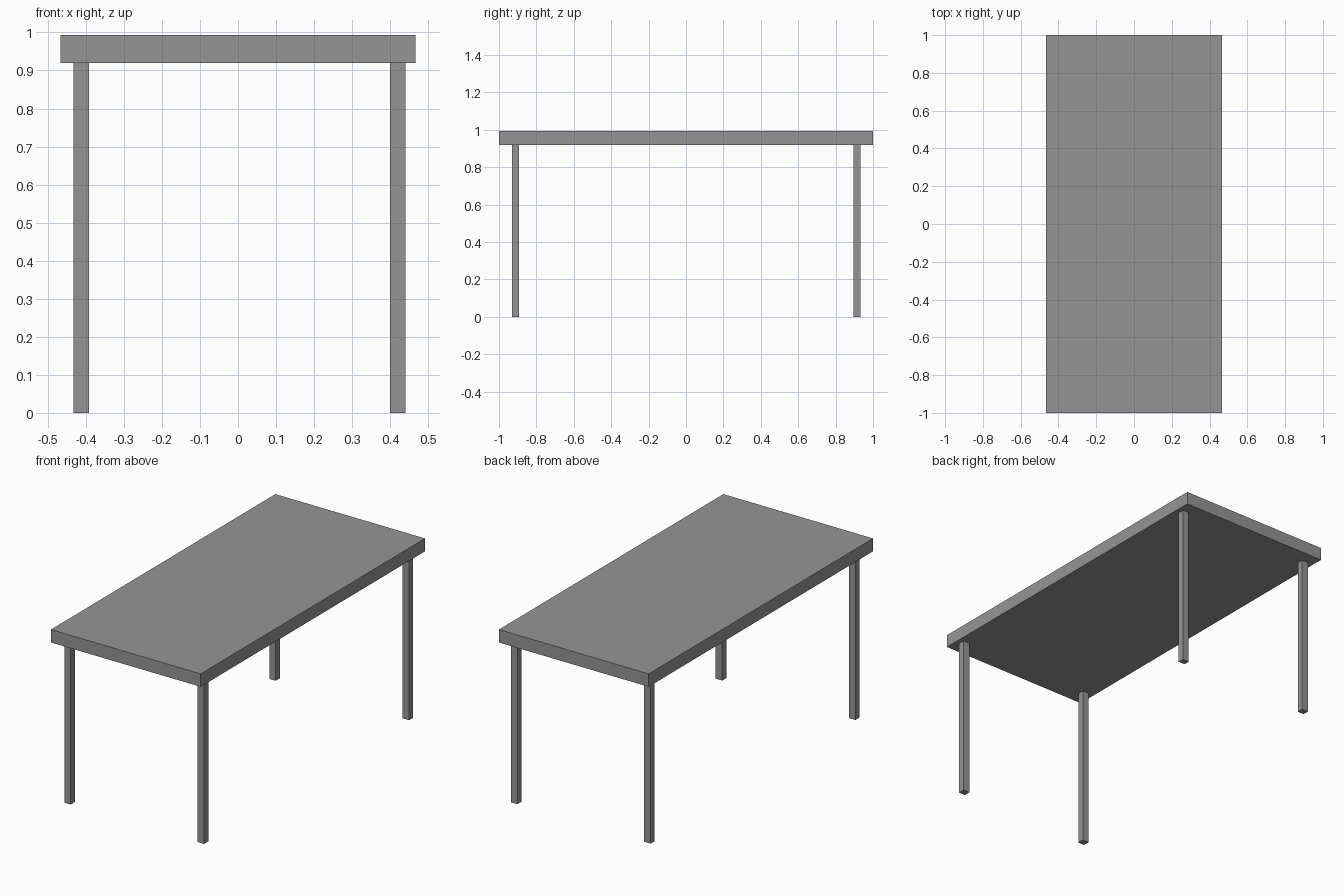
import bpy

cube = bpy.data.objects.get("Cube")
if cube:
    bpy.data.objects.remove(cube, do_unlink=True)

# Single grey finish
grey = bpy.data.materials.new("grey")
grey.use_nodes = True
colour = (0.3, 0.3, 0.3, 1)
grey.diffuse_color = colour
grey.node_tree.nodes["Principled BSDF"].inputs["Base Color"].default_value = colour


def box(name, low, high):
    """Add a box spanning two opposite corners."""
    centre = [(a + b) / 2 for a, b in zip(low, high)]
    bpy.ops.mesh.primitive_cube_add(size=1, location=centre)
    obj = bpy.context.object
    obj.name = name
    obj.scale = [b - a for a, b in zip(low, high)]
    bpy.ops.object.transform_apply(location=False, rotation=False, scale=True)
    obj.data.materials.append(grey)
    return obj


# Table top
TOP_Z, UNDER_Z = 0.993, 0.92
box("table_top", (-0.467, -1, UNDER_Z), (0.467, 1, TOP_Z))

# Four square legs, reaching up to the underside
for side, x0, x1 in (("right", -0.432, -0.392), ("left", 0.40, 0.44)):
    for end, y0, y1 in (("front", -0.931, -0.893), ("back", 0.896, 0.932)):
        box(f"{end}_{side}_leg", (x0, y0, 0), (x1, y1, UNDER_Z))
